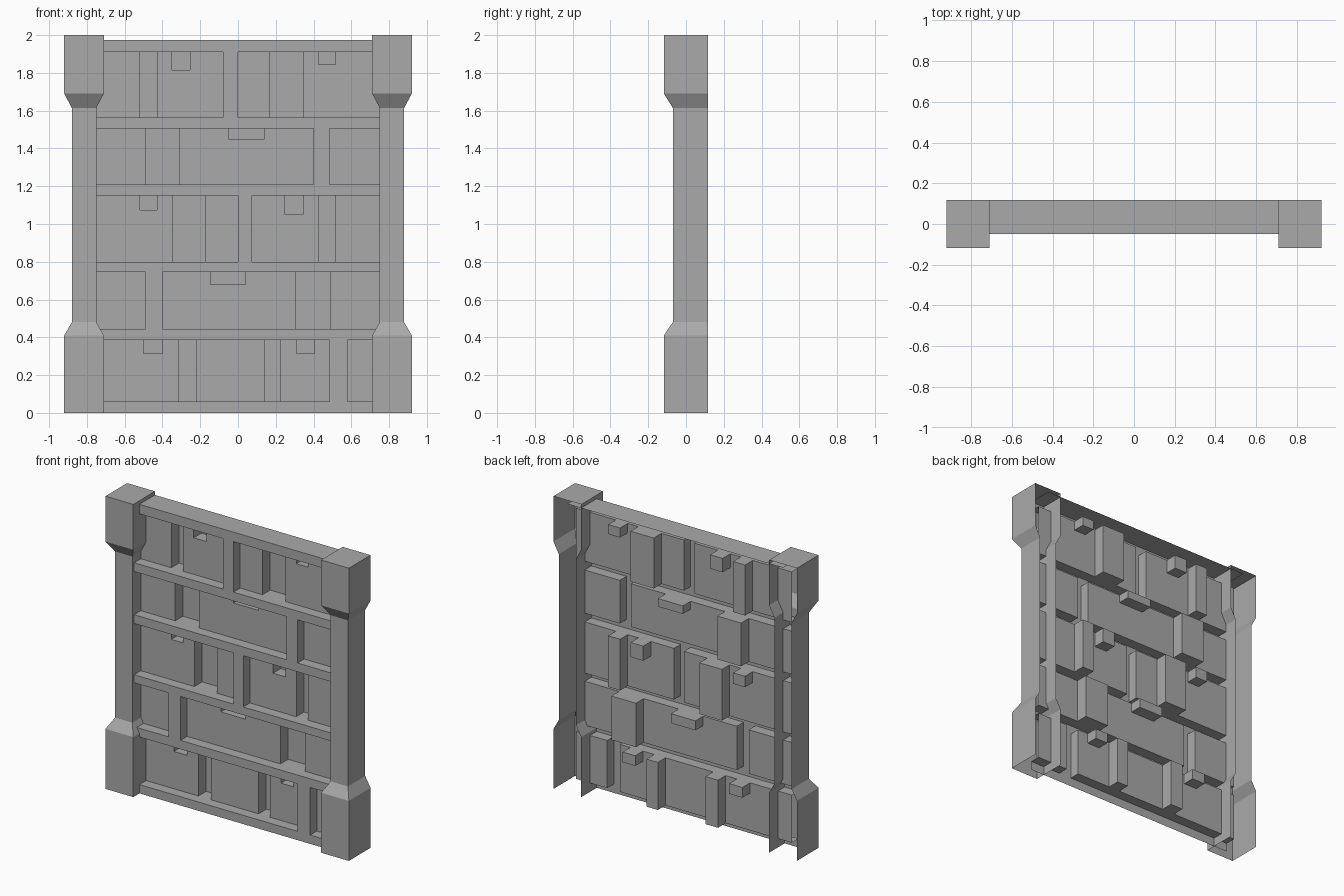
import bpy, bmesh

cube = bpy.data.objects.get("Cube")
if cube:
    bpy.data.objects.remove(cube, do_unlink=True)

stone = bpy.data.materials.new("grey_stone")
stone.use_nodes = True
GREY = (0.4, 0.4, 0.4, 1)
stone.diffuse_color = GREY
stone.node_tree.nodes["Principled BSDF"].inputs["Base Color"].default_value = GREY

# Depth levels of the wall shell, from front to back
JOINT, BRICK, GAP, BACK = -0.05, 0.022, 0.105, 0.117
END = 0.815      # wall ends, at the post centres
WALL_TOP = 1.975


def finish(name, bm):
    bmesh.ops.remove_doubles(bm, verts=bm.verts, dist=1e-5)
    mesh = bpy.data.meshes.new(name)
    bm.to_mesh(mesh)
    bm.free()
    mesh.materials.append(stone)
    obj = bpy.data.objects.new(name, mesh)
    bpy.context.collection.objects.link(obj)
    return obj


def quad(bm, *points):
    bm.faces.new([bm.verts.new(p) for p in points])


def brick_row(name, bottom, low, high, top, joint, gaps, notches):
    """One course as a stepped shell: joints in front, bricks behind, gaps deepest."""
    def level(x, z):
        if not low < z < high or joint[0] < x < joint[1]:
            return JOINT
        if any(a < x < b for a, b in gaps):
            return GAP
        if any(a < x < b and z > c for a, b, c in notches):
            return GAP
        return BRICK

    cuts = [joint, *gaps, *[n[:2] for n in notches]]
    xs = sorted({-END, END, *[x for c in cuts for x in c]})
    zs = sorted({bottom, low, high, top, *[n[2] for n in notches]})
    bm = bmesh.new()
    for i, (x0, x1) in enumerate(zip(xs, xs[1:])):
        for j, (z0, z1) in enumerate(zip(zs, zs[1:])):
            x, z = (x0 + x1) / 2, (z0 + z1) / 2
            y = level(x, z)
            quad(bm, (x0, y, z0), (x1, y, z0), (x1, y, z1), (x0, y, z1))
            # Side wall towards the next column
            if i + 2 < len(xs):
                r = level((x1 + xs[i + 2]) / 2, z)
                if r != y:
                    quad(bm, (x1, y, z0), (x1, r, z0), (x1, r, z1), (x1, y, z1))
            # Ledge towards the next cell up
            if j + 2 < len(zs):
                u = level(x, (z1 + zs[j + 2]) / 2)
                if u != y:
                    quad(bm, (x0, y, z1), (x1, y, z1), (x1, u, z1), (x0, u, z1))
    return finish(name, bm)


# Brick courses from the ground up: low, high, joint, gaps, notches
rows = [
    (0.06, 0.385, (0.485, 0.58), [(-0.315, -0.22), (0.14, 0.225)],
     [(-0.5, -0.4, 0.315), (0.31, 0.405, 0.315)]),
    (0.445, 0.745, (-0.49, -0.4), [(0.305, 0.49)], [(-0.145, 0.04, 0.68)]),
    (0.8, 1.15, (0, 0.075), [(-0.345, -0.175), (0.425, 0.515)],
     [(-0.52, -0.43, 1.075), (0.25, 0.345, 1.05)]),
    (1.21, 1.505, (0.4, 0.485), [(-0.49, -0.31)], [(-0.05, 0.14, 1.45)]),
    (1.565, 1.91, (-0.08, 0), [(-0.52, -0.43), (0.17, 0.345)],
     [(-0.35, -0.255, 1.815), (0.425, 0.515, 1.845)]),
]
edges = [0] + [(a[1] + b[0]) / 2 for a, b in zip(rows, rows[1:])] + [WALL_TOP]
for n, (low, high, joint, gaps, notches) in enumerate(rows):
    brick_row(f"brick_row_{n + 1}", edges[n], low, high, edges[n + 1],
              joint, gaps, notches)

# Flat cap along the top of the wall
bm = bmesh.new()
quad(bm, (-END, JOINT, WALL_TOP), (END, JOINT, WALL_TOP),
     (END, BACK, WALL_TOP), (-END, BACK, WALL_TOP))
finish("wall_cap", bm)

# Corner posts: hollow, open at the back and bottom, waisted in the middle
bm = bmesh.new()
wide, slim = (0.105, -BACK), (0.065, -0.07)
sections = [(0, wide), (0.41, wide), (0.48, slim),
            (1.615, slim), (1.69, wide), (2, wide)]
rings = []
for z, (half, front) in sections:
    a, b = END - half, END + half
    rings.append([(a, BACK, z), (a, front, z), (b, front, z), (b, BACK, z)])
for r, s in zip(rings, rings[1:]):
    for k in range(3):
        quad(bm, r[k], r[k + 1], s[k + 1], s[k])
quad(bm, rings[-1][0], rings[-1][1], rings[-1][2], rings[-1][3])
posts = finish("corner_posts", bm)
posts.modifiers.new("mirror", "MIRROR").use_axis[0] = True
